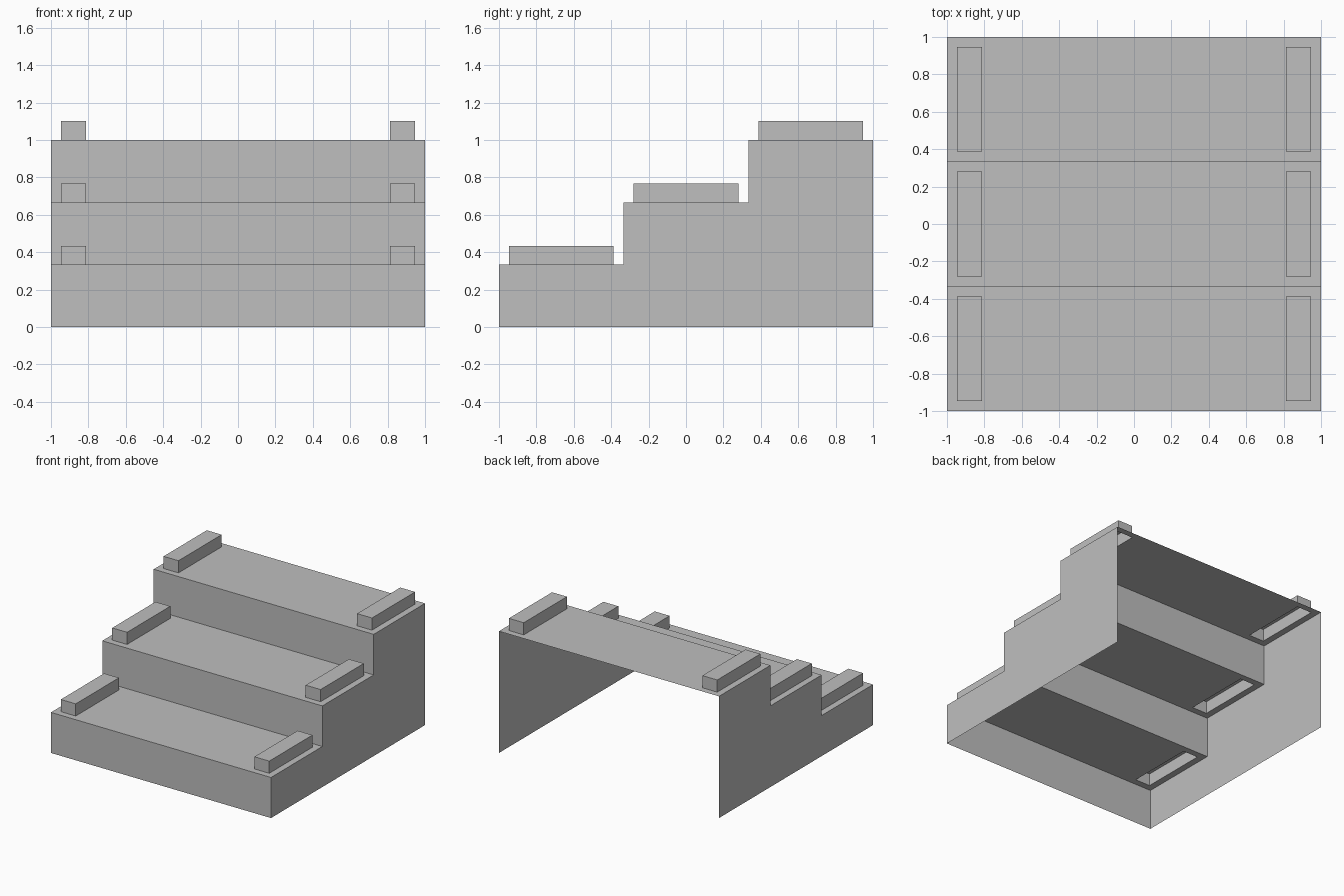
import bpy
import bmesh
from mathutils import Vector

cube = bpy.data.objects.get("Cube")
if cube:
    bpy.data.objects.remove(cube, do_unlink=True)

STEPS = 3
DEPTH = 2 / STEPS          # run of one step
RISE = 1 / STEPS           # height of one step
MARGIN, CURB_WIDTH, CURB_HEIGHT = 0.053, 0.135, 0.1

grey = bpy.data.materials.new("plain grey")
grey.use_nodes = True
grey.diffuse_color = (0.52, 0.52, 0.52, 1)
grey.node_tree.nodes["Principled BSDF"].inputs["Base Color"].default_value = grey.diffuse_color


def finish(bm, name):
    mesh = bpy.data.meshes.new(name)
    bm.to_mesh(mesh)
    bm.free()
    mesh.materials.append(grey)
    obj = bpy.data.objects.new(name, mesh)
    bpy.context.collection.objects.link(obj)


def sheet(name, points):
    bm = bmesh.new()
    bm.faces.new([bm.verts.new(p) for p in points])
    finish(bm, name)


def tread(name, y, z):
    # Flat tread whose two curbs are hollow, raised out of the surface
    bm = bmesh.new()
    inner = 1 - MARGIN - CURB_WIDTH
    xs = [-1, MARGIN - 1, -inner, inner, 1 - MARGIN, 1]
    ys = [y, y + MARGIN, y + DEPTH - MARGIN, y + DEPTH]
    grid = [[bm.verts.new((a, b, z)) for a in xs] for b in ys]
    curbs = []
    for j in range(len(ys) - 1):
        for i in range(len(xs) - 1):
            face = bm.faces.new((grid[j][i], grid[j][i + 1],
                                 grid[j + 1][i + 1], grid[j + 1][i]))
            if j == 1 and i in (1, 3):
                curbs.append(face)
    raised = bmesh.ops.extrude_discrete_faces(bm, faces=curbs)["faces"]
    bmesh.ops.translate(bm, verts=[v for f in raised for v in f.verts],
                        vec=Vector((0, 0, CURB_HEIGHT)))
    finish(bm, name)


# Risers and treads
outline = [(-1, 0)]
for n in range(STEPS):
    y, low, high = n * DEPTH - 1, n * RISE, (n + 1) * RISE
    sheet(f"riser_{n + 1}", [(-1, y, low), (1, y, low), (1, y, high), (-1, y, high)])
    tread(f"tread_with_curbs_{n + 1}", y, high)
    outline += [(y, high), (y + DEPTH, high)]
outline.append((1, 0))

# Stepped side walls; the back and underside stay open
sheet("side_wall_left", [(1, y, z) for y, z in reversed(outline)])
sheet("side_wall_right", [(-1, y, z) for y, z in outline])
